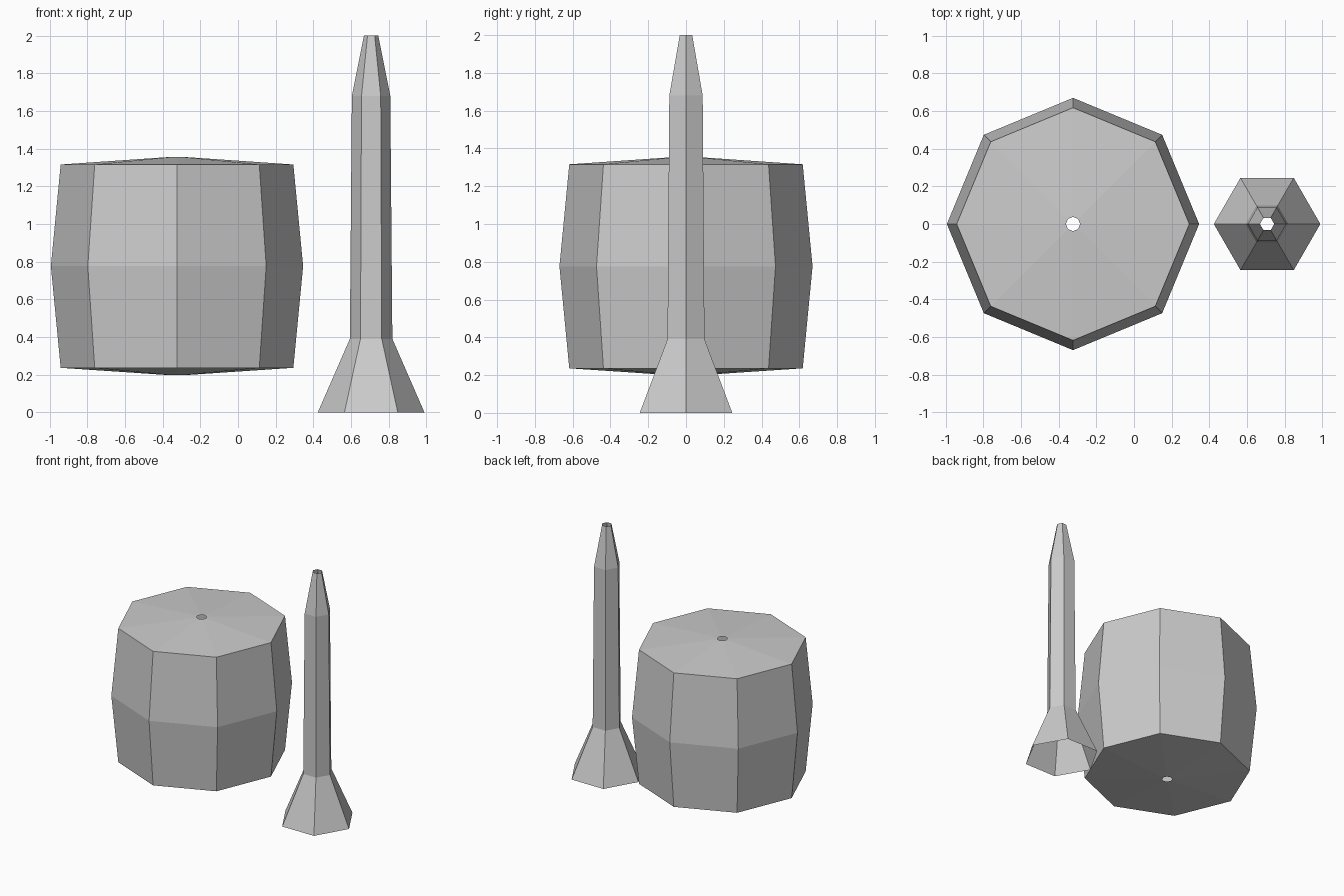
import bpy, bmesh
from math import cos, sin, tau

if "Cube" in bpy.data.objects:
    bpy.data.objects.remove(bpy.data.objects["Cube"])


def lathe(name, x, sides, profile):
    """Open faceted shell of stacked rings; profile runs bottom to top as (radius, z)."""
    bm = bmesh.new()
    rings = [[bm.verts.new((r * cos(tau * i / sides), r * sin(tau * i / sides), z))
              for i in range(sides)] for r, z in profile]
    for low, high in zip(rings, rings[1:]):
        for i in range(sides):
            j = (i + 1) % sides
            bm.faces.new((low[i], low[j], high[j], high[i]))
    mesh = bpy.data.meshes.new(name)
    bm.to_mesh(mesh)
    bm.free()
    obj = bpy.data.objects.new(name, mesh)
    obj.location.x = x
    bpy.context.collection.objects.link(obj)
    return obj


# Bulging eight-sided barrel with shallow conical ends and a small hole in each
lathe("barrel", -0.324, 8,
      [(0.038, 0.197), (0.618, 0.236), (0.67, 0.776), (0.618, 1.316), (0.038, 1.356)])

# Six-sided open spout with flared foot and tapered tip
lathe("flared_tube", 0.707, 6,
      [(0.283, 0.0), (0.113, 0.39), (0.102, 1.68), (0.038, 2.0)])
